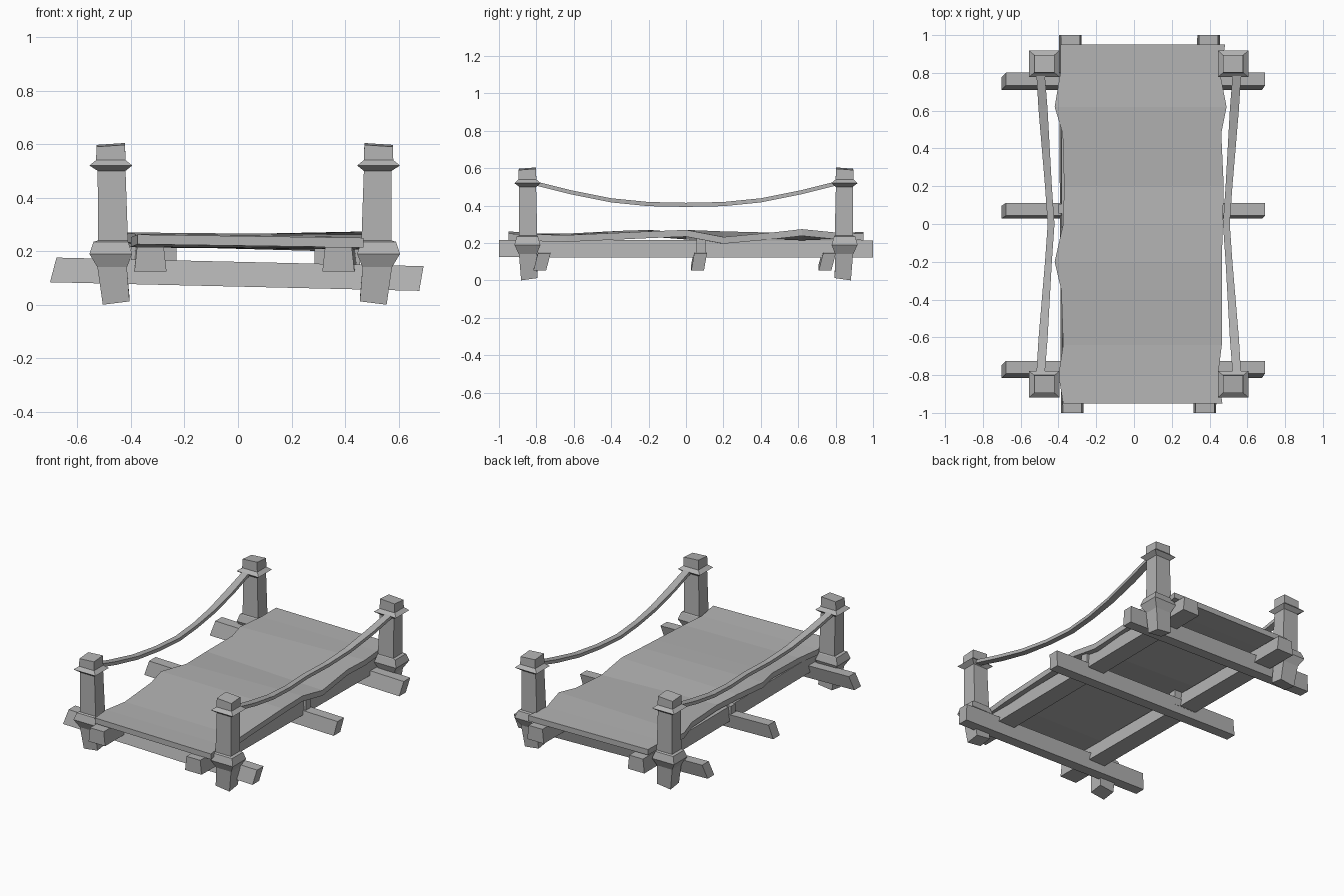
import bpy
import bmesh
from mathutils import Vector

cube = bpy.data.objects.get("Cube")
if cube:
    bpy.data.objects.remove(cube, do_unlink=True)

grey = bpy.data.materials.new("weathered_grey")
grey.use_nodes = True
COLOUR = (0.45, 0.45, 0.45, 1)
grey.diffuse_color = COLOUR
grey.node_tree.nodes["Principled BSDF"].inputs["Base Color"].default_value = COLOUR
grey.node_tree.nodes["Principled BSDF"].inputs["Roughness"].default_value = 0.8


def loft(name, rings):
    """Closed flat-shaded tube through a list of matching point rings."""
    bm = bmesh.new()
    rows = [[bm.verts.new(p) for p in ring] for ring in rings]
    n = len(rows[0])
    for a, b in zip(rows, rows[1:]):
        for i in range(n):
            j = (i + 1) % n
            bm.faces.new((a[i], a[j], b[j], b[i]))
    bm.faces.new(rows[0][::-1])
    bm.faces.new(rows[-1])
    bmesh.ops.recalc_face_normals(bm, faces=bm.faces)
    mesh = bpy.data.meshes.new(name)
    bm.to_mesh(mesh)
    bm.free()
    mesh.materials.append(grey)
    obj = bpy.data.objects.new(name, mesh)
    bpy.context.collection.objects.link(obj)
    return obj


MID_X = 0.025  # the posts and ropes mirror about this plane
SIDES = (("right", -1), ("left", 1))
ENDS = (("front", -1), ("back", 1))
CORNERS = ((-1, -1), (1, -1), (1, 1), (-1, 1))

# Posts: height, half width, outward shift, rise of the inner corner
POST = [(0.0, 0.05, -0.02, 0.025), (0.14, 0.055, -0.005, 0), (0.19, 0.08, 0, 0),
        (0.235, 0.065, 0, 0), (0.24, 0.056, -0.008, 0), (0.5, 0.052, -0.003, 0),
        (0.52, 0.08, 0, 0), (0.54, 0.055, 0, 0), (0.59, 0.053, 0, 0.014)]
for end, ey in ENDS:
    for side, sx in SIDES:
        rings = []
        for z, half, shift, rise in POST:
            rings.append([(MID_X + sx * (0.5 + shift + half * cx),
                           ey * (0.848 + shift / 2 + half * 0.87 * cy),
                           z + rise * (2 - cx - cy) / 4) for cx, cy in CORNERS])
        loft(f"{end}_{side}_post", rings)

# Cross beams under the walkway, tilted down to the left
for name, y, lean in (("front", -0.77, 0.012), ("middle", 0.07, 0.008), ("back", 0.755, 0.012)):
    rings = []
    for x, cut, z in ((-0.69, 0.012, 0.13), (0.685, 0.008, 0.098)):
        rings.append([(x + cut * cz, y + 0.034 * cy + lean * cz, z + 0.046 * cz)
                      for cy, cz in CORNERS])
    loft(f"{name}_cross_beam", rings)

# Lengthwise beams
for side, x_front, x_back in (("right", -0.327, -0.337), ("left", 0.375, 0.395)):
    rings = []
    for x, y, z in ((x_front, -1, 0.17), (x_back, 1, 0.168)):
        rings.append([(x + (0.055 - 0.005 * cz) * cx, y, z + 0.046 * cz) for cx, cz in CORNERS])
    loft(f"{side}_long_beam", rings)

# Cleats tying the long beams to the middle cross beam
for side, x in (("right", -0.315), ("left", 0.37)):
    loft(f"{side}_cleat", [[(x + 0.085 * cx, 0.08 + 0.025 * cy, z) for cx, cy in CORNERS]
                           for z in (0.12, 0.222)])

# Warped deck: y, right edge x, right top z, left edge x, left top z
DECK = [(-0.95, -0.375, 0.262, 0.468, 0.25), (-0.8, -0.4, 0.252, 0.445, 0.246),
        (-0.64, -0.375, 0.25, 0.465, 0.242), (-0.35, -0.385, 0.265, 0.465, 0.255),
        (-0.2, -0.42, 0.27, 0.465, 0.262), (0.0, -0.375, 0.255, 0.47, 0.27),
        (0.2, -0.37, 0.262, 0.475, 0.232), (0.48, -0.378, 0.255, 0.462, 0.258),
        (0.62, -0.42, 0.25, 0.49, 0.274), (0.8, -0.39, 0.256, 0.455, 0.256),
        (0.95, -0.388, 0.258, 0.483, 0.25)]
THICK = 0.036
loft("deck", [[(xr, y, zr - THICK), (xl, y, zl - THICK), (xl, y, zl), (xr, y, zr)]
              for y, xr, zr, xl, zl in DECK])

# Sagging flat ropes: distance along y, height, half width
ROPE = [(0.82, 0.522, 0.022), (0.61, 0.47, 0.024), (0.4, 0.428, 0.021), (0.2, 0.408, 0.018)]
path = [(-y, z, w) for y, z, w in ROPE] + [(0, 0.404, 0.018)] + ROPE[::-1]
for side, sx in SIDES:
    rings = []
    for y, z, w in path:
        x = MID_X + sx * (0.464 + 0.07 * abs(y))
        rings.append([Vector((x + w * cx, y, z + 0.011 * cz)) for cx, cz in CORNERS])
    loft(f"{side}_rope", rings)
